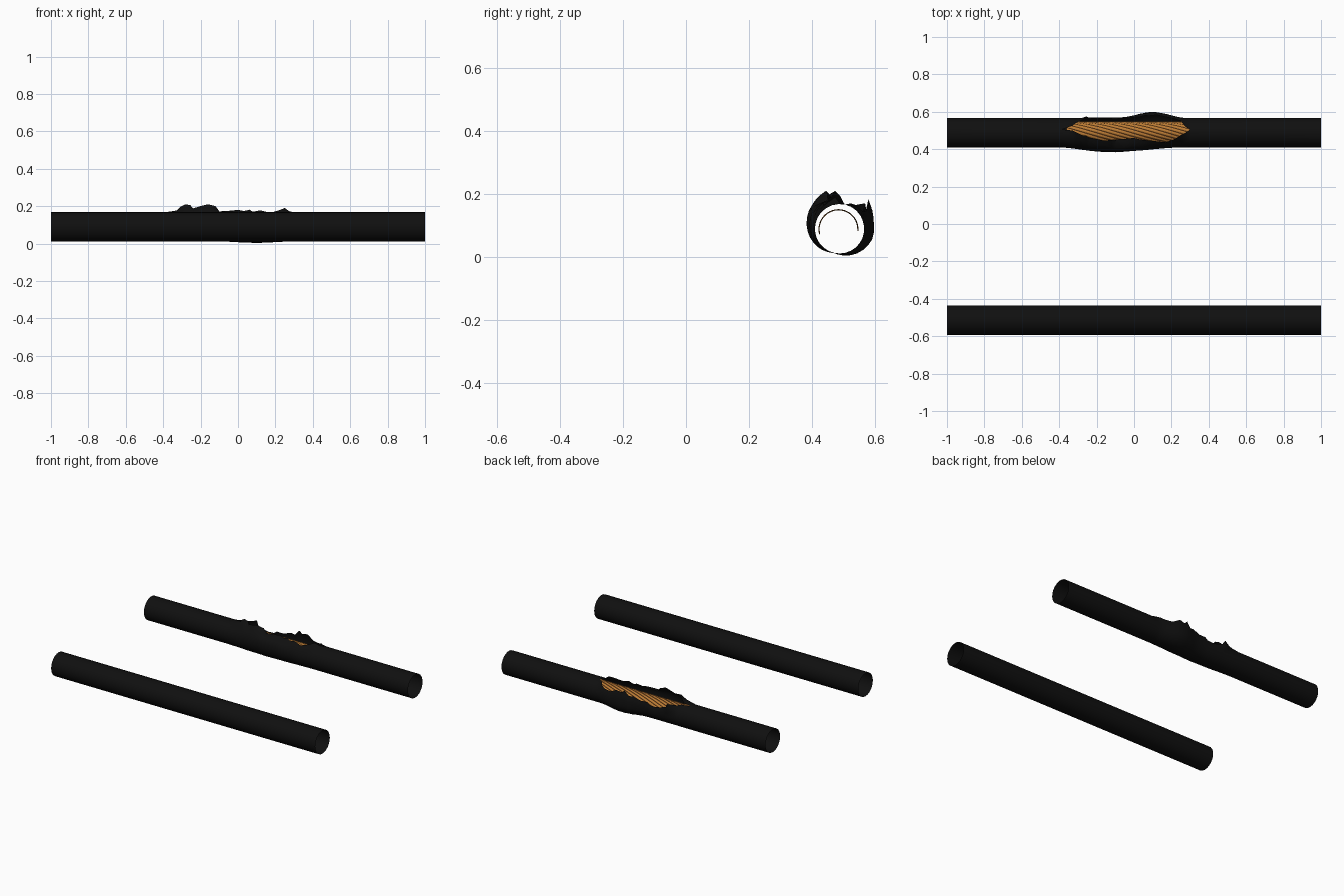
import bpy, bmesh, math

if "Cube" in bpy.data.objects:
    bpy.data.objects.remove(bpy.data.objects["Cube"])

R, SIDES = 0.079, 24
CY, CZ = 0.489, 0.089          # axis of the torn cable


def material(name, rgb):
    m = bpy.data.materials.new(name)
    m.diffuse_color = (*rgb, 1)
    m.use_nodes = True
    m.node_tree.nodes["Principled BSDF"].inputs["Base Color"].default_value = m.diffuse_color
    return m


BLACK = material("black_rubber", (0.005, 0.005, 0.005))
COPPER = material("copper", (0.50, 0.20, 0.035))
DARK = material("copper_shadow", (0.13, 0.045, 0.01))


def make(name, bm, mats, angle):
    me = bpy.data.meshes.new(name)
    bm.to_mesh(me)
    bm.free()
    for m in mats:
        me.materials.append(m)
    ob = bpy.data.objects.new(name, me)
    bpy.context.collection.objects.link(ob)
    bpy.ops.object.select_all(action='DESELECT')
    bpy.context.view_layer.objects.active = ob
    ob.select_set(True)
    bpy.ops.object.shade_smooth_by_angle(angle=math.radians(angle))
    return ob


def skin(bm, rows):
    for a, b in zip(rows, rows[1:]):
        for i in range(len(a) - 1):
            bm.faces.new((a[i], b[i], b[i + 1], a[i + 1]))


def bump(x, mid, left, right):
    t = abs(x - mid) / (left if x < mid else right)
    return 0.5 + 0.5 * math.cos(math.pi * t) if t < 1 else 0


# Intact cable: open tube
bm = bmesh.new()
rows = []
for x in (-1, 1):
    rows.append([bm.verts.new((x, -0.514 + R * math.cos(a), CZ + R * math.sin(a)))
                 for a in (2 * math.pi * i / SIDES for i in range(SIDES + 1))])
skin(bm, rows)
bmesh.ops.remove_doubles(bm, verts=bm.verts, dist=1e-5)
make("intact_cable", bm, [BLACK], 40)

# Torn edges along the split: x, front lip (y, z), back lip (y, z)
TEAR = [
    (-0.33, 0.500, 0.175, 0.525, 0.170),
    (-0.31, 0.490, 0.195, 0.540, 0.165),
    (-0.28, 0.475, 0.210, 0.555, 0.168),
    (-0.255, 0.472, 0.205, 0.570, 0.170),
    (-0.24, 0.462, 0.188, 0.562, 0.145),
    (-0.20, 0.455, 0.200, 0.560, 0.130),
    (-0.16, 0.445, 0.210, 0.562, 0.122),
    (-0.12, 0.450, 0.200, 0.562, 0.125),
    (-0.10, 0.452, 0.172, 0.562, 0.140),
    (-0.05, 0.455, 0.175, 0.565, 0.138),
    (0.00, 0.460, 0.180, 0.570, 0.155),
    (0.03, 0.452, 0.174, 0.573, 0.150),
    (0.06, 0.448, 0.180, 0.580, 0.183),
    (0.08, 0.447, 0.170, 0.578, 0.165),
    (0.12, 0.442, 0.178, 0.583, 0.172),
    (0.17, 0.437, 0.164, 0.572, 0.145),
    (0.22, 0.455, 0.178, 0.562, 0.145),
    (0.25, 0.475, 0.190, 0.550, 0.155),
    (0.275, 0.488, 0.172, 0.520, 0.168),
]
SEAM = math.radians(78)


def ring(bm, x, lips=None):
    ef = 0.024 * bump(x, -0.14, 0.30, 0.42)     # front swelling
    eb = 0.026 * bump(x, 0.10, 0.18, 0.18)      # back swelling
    a0, r0, a1, r1 = SEAM, R, SEAM, R
    if lips:
        fy, fz, by, bz = lips
        a0, r0 = math.atan2(fz - CZ, fy - CY), math.hypot(fy - CY, fz - CZ)
        a1, r1 = math.atan2(bz - CZ, by - CY), math.hypot(by - CY, bz - CZ)
    else:
        ef = eb = 0
    out = []
    for i in range(SIDES + 1):
        u = i / SIDES
        v = 1 - u
        a = a0 + (a1 + 2 * math.pi - a0) * u
        r = R + ef * max(0, 2 - 4 * u) + eb * min(1.2, max(0, 2 - 4 * v))
        r += (r0 - R - 2 * ef) * max(0, 1 - u / 0.11)
        r += (r1 - R - 1.2 * eb) * max(0, 1 - v / 0.11)
        out.append(bm.verts.new((x, CY + r * math.cos(a), CZ + r * math.sin(a))))
    return out


# Torn cable: tube split along the top with flared ragged lips
bm = bmesh.new()
rows = [ring(bm, -1), ring(bm, -0.385)]
rows += [ring(bm, t[0], t[1:]) for t in TEAR]
rows += [ring(bm, 0.30), ring(bm, 1)]
skin(bm, rows)
bmesh.ops.remove_doubles(bm, verts=bm.verts, dist=1e-5)
make("torn_cable", bm, [BLACK], 40)

# Exposed copper: rippled arc of twisted strands inside the tear
STRAND = 2 * math.pi / 20
SUB, TWIST = 4, 5.0
LO, HI = math.radians(-5), math.radians(195)
bm = bmesh.new()
grid = []
for k in range(25):
    x = -0.36 + 0.68 * k / 24
    row = []
    for j in range(-8 * SUB, 19 * SUB + 1):
        raw = j / SUB * STRAND + TWIST * x
        a = min(HI, max(LO, raw))
        phase = (a - TWIST * x) / STRAND
        r = 0.0600 + 0.0035 * abs(math.sin(math.pi * phase))
        row.append((bm.verts.new((x, 0.485 + r * math.cos(a), 0.088 + r * math.sin(a))), a))
    grid.append(row)
for p, q in zip(grid, grid[1:]):
    for i in range(len(p) - 1):
        quad = (p[i], q[i], q[i + 1], p[i + 1])
        angles = [c[1] for c in quad]
        if max(angles) > LO and min(angles) < HI:
            f = bm.faces.new([c[0] for c in quad])
            f.material_index = 1 if i % SUB == 0 else 0
bmesh.ops.dissolve_degenerate(bm, edges=bm.edges, dist=1e-6)
bmesh.ops.delete(bm, geom=[v for v in bm.verts if not v.link_faces], context='VERTS')
make("copper_strands", bm, [COPPER, DARK], 30)
